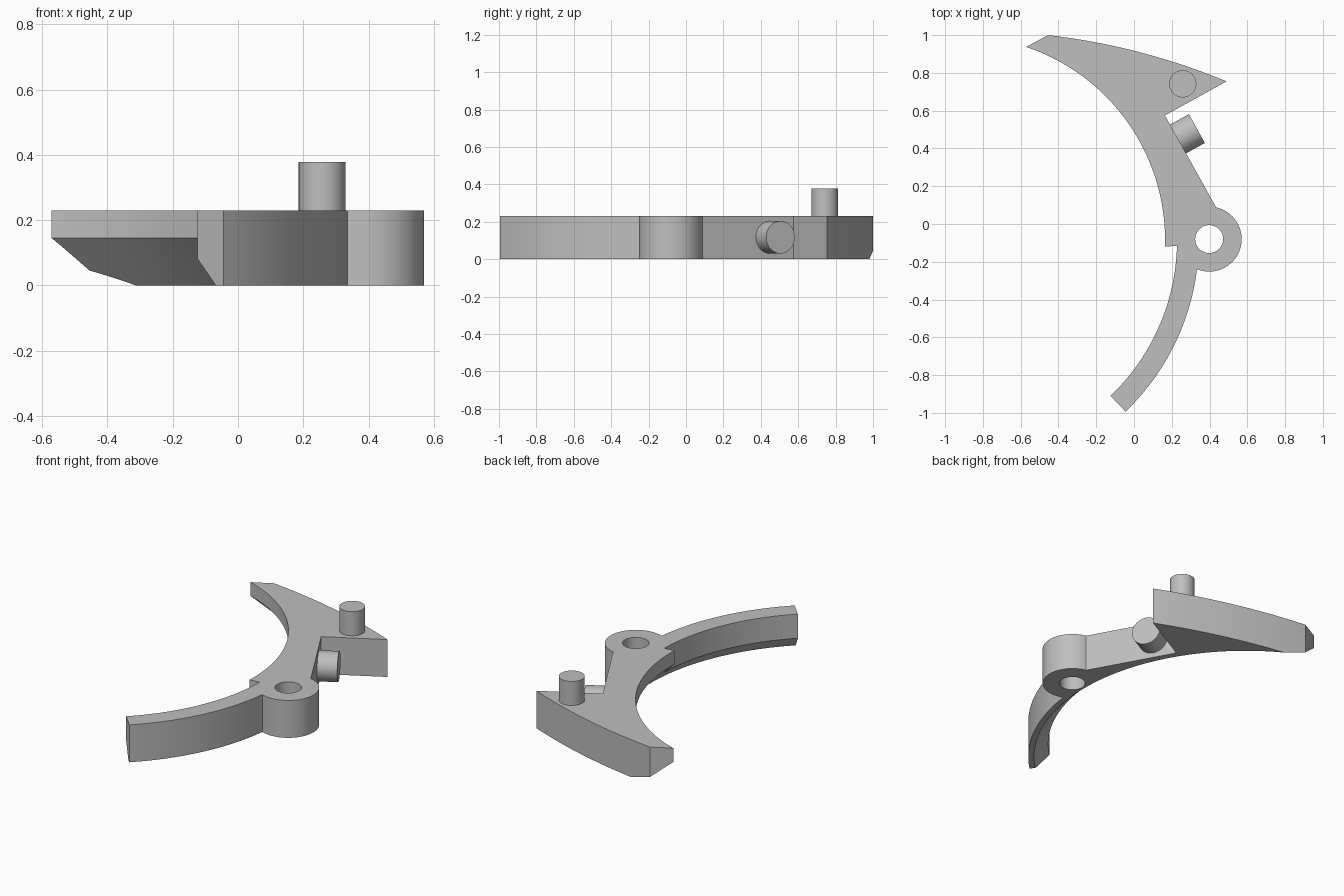
import bpy, bmesh, math
from mathutils import Vector, Matrix

if "Cube" in bpy.data.objects:
    bpy.data.objects.remove(bpy.data.objects["Cube"])

HEIGHT = 0.23
CENTRE = Vector((-0.914, -0.085))   # shared centre of the curved edges
EYE = Vector((0.398, -0.08))        # pivot eye
INNER, ARM_IN, ARM_OUT, EYE_R = 1.0785, 1.142, 1.257, 0.172

grey = bpy.data.materials.new("plain grey")
grey.use_nodes = True
colour = (0.52, 0.52, 0.52, 1)
grey.diffuse_color = colour
grey.node_tree.nodes["Principled BSDF"].inputs["Base Color"].default_value = colour


def make_object(name, bm):
    bmesh.ops.recalc_face_normals(bm, faces=bm.faces)
    mesh = bpy.data.meshes.new(name)
    bm.to_mesh(mesh)
    bm.free()
    obj = bpy.data.objects.new(name, mesh)
    bpy.context.collection.objects.link(obj)
    mesh.materials.append(grey)
    return obj


def activate(obj):
    bpy.ops.object.select_all(action='DESELECT')
    obj.select_set(True)
    bpy.context.view_layer.objects.active = obj


def smooth(obj):
    activate(obj)
    bpy.ops.object.shade_smooth_by_angle(angle=math.radians(20))


def rod(name, start, end, r1, r2=None, segments=48):
    start, end = Vector(start), Vector(end)
    axis = end - start
    turn = axis.to_track_quat('Z', 'Y').to_matrix().to_4x4()
    bm = bmesh.new()
    bmesh.ops.create_cone(bm, cap_ends=True, segments=segments, radius1=r1,
                          radius2=r1 if r2 is None else r2, depth=axis.length,
                          matrix=Matrix.Translation((start + end) / 2) @ turn)
    return make_object(name, bm)


def arc(centre, radius, first, last, steps):
    """Arc from the direction of one point to that of another, the short way."""
    a = math.atan2(*(Vector(first) - centre).yx)
    b = math.atan2(*(Vector(last) - centre).yx)
    return [centre + radius * Vector((math.cos(t), math.sin(t)))
            for t in (a + (b - a) * i / steps for i in range(steps + 1))]


def bowed(first, last, bulge, steps):
    a, b = Vector(first), Vector(last)
    side = Vector((a.y - b.y, b.x - a.x)).normalized()
    return [a.lerp(b, t) + side * 4 * bulge * t * (1 - t)
            for t in (i / steps for i in range(steps + 1))]


# Lever body: outline from the upper tip clockwise
outline = bowed((-0.455, 1.0), (0.49, 0.755), 0.034, 24)
outline += [Vector((0.164, 0.575))]
outline += arc(EYE, EYE_R, (0.434, 0.085), (0.334, -0.242), 40)
outline += arc(CENTRE, ARM_OUT, (0.333, -0.25), (-0.045, -0.993), 32)
outline += arc(CENTRE, ARM_IN, (-0.124, -0.91), (0.2275, -0.115), 32)
outline += arc(CENTRE, INNER, (0.164, -0.12), (-0.571, 0.937), 48)

bm = bmesh.new()
base = bm.faces.new([bm.verts.new((p.x, p.y, 0)) for p in outline])
top = bmesh.ops.extrude_face_region(bm, geom=[base])["geom"]
bmesh.ops.translate(bm, vec=(0, 0, HEIGHT),
                    verts=[v for v in top if isinstance(v, bmesh.types.BMVert)])
body = make_object("lever_body", bm)

# Cutters: pivot hole and the sloping undercut along the inner curve
hole = rod("hole_cutter", (*EYE, -0.1), (*EYE, 0.4), 0.074)
undercut = rod("undercut_cutter", (*CENTRE, -0.05), (*CENTRE, 0.2),
               INNER + 0.195, INNER - 0.055, 256)
for cutter in (hole, undercut):
    cutter.hide_render = True
    cut = body.modifiers.new("cut", 'BOOLEAN')
    cut.operation, cut.solver, cut.object = 'DIFFERENCE', 'EXACT', cutter
    activate(body)
    bpy.ops.object.modifier_apply(modifier=cut.name)
    bpy.data.objects.remove(cutter)
smooth(body)

# Upright pin on the upper arm
smooth(rod("upright_pin", (0.258, 0.742, 0.2), (0.258, 0.742, 0.378), 0.072))

# Side pin, square to the straight back edge
face = Vector((0.333, 0.505, 0.117))
smooth(rod("side_pin", face - 0.15 * Vector((0.876, 0.483, 0)), face, 0.087))
